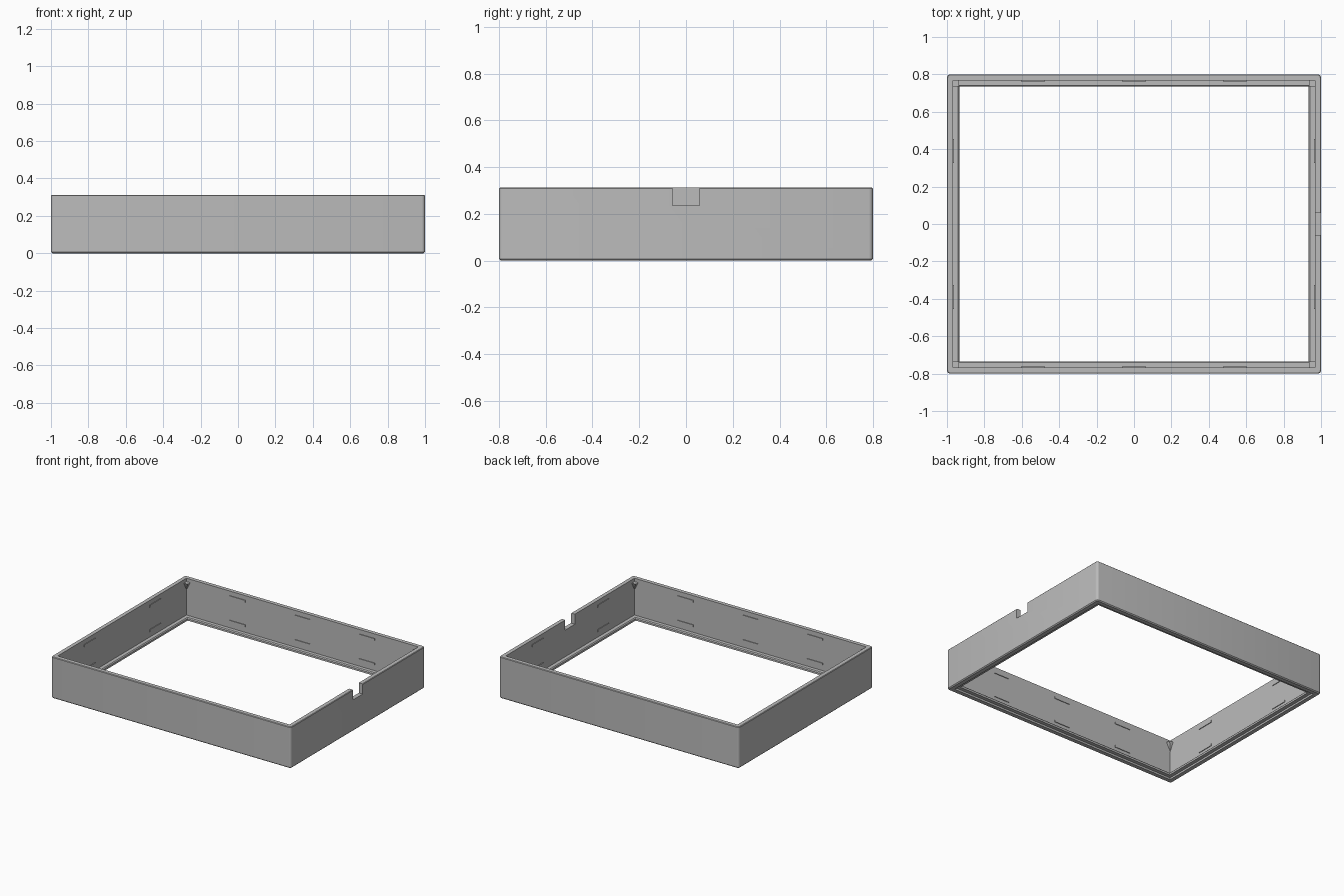
import bpy, bmesh, math
from mathutils import Vector

cube = bpy.data.objects.get("Cube")
if cube:
    bpy.data.objects.remove(cube, do_unlink=True)

HX, HY, H, WALL = 1.0, 0.8, 0.312, 0.033
RADIUS = 0.018

grey = bpy.data.materials.new("plain grey")
grey.use_nodes = True
colour = (0.5, 0.5, 0.5, 1)
grey.diffuse_color = colour
grey.node_tree.nodes["Principled BSDF"].inputs["Base Color"].default_value = colour


def finish(name, bm):
    bmesh.ops.recalc_face_normals(bm, faces=bm.faces)
    mesh = bpy.data.meshes.new(name)
    bm.to_mesh(mesh)
    bm.free()
    mesh.materials.append(grey)
    ob = bpy.data.objects.new(name, mesh)
    bpy.context.scene.collection.objects.link(ob)
    return ob


def box(name, centre, size):
    bm = bmesh.new()
    bmesh.ops.create_cube(bm, size=1)
    bmesh.ops.scale(bm, vec=size, verts=bm.verts)
    bmesh.ops.translate(bm, vec=centre, verts=bm.verts)
    return finish(name, bm)


def rounded_loop(bm, inset, z, steps=5):
    """Rounded rectangle, shrunk inward by inset."""
    r = max(RADIUS - inset, 0)
    verts = []
    for q, (sx, sy) in enumerate([(1, 1), (-1, 1), (-1, -1), (1, -1)]):
        for i in range(steps):
            a = math.pi / 2 * (q + i / (steps - 1))
            x = sx * (HX - inset - r) + r * math.cos(a)
            y = sy * (HY - inset - r) + r * math.sin(a)
            verts.append(bm.verts.new((x, y, z)))
    return verts


# Frame: wall section with stepped inner lip and recessed underside
section = [(0.007, 0), (0, 0.007), (0, H - 0.004), (0.004, H),
           (WALL, H), (WALL, 0.035), (0.06, 0.035), (0.066, 0.028),
           (0.066, 0.014), (0.038, 0.014), (0.038, 0)]
bm = bmesh.new()
loops = [rounded_loop(bm, d, z) for d, z in section]
for a, b in zip(loops, loops[1:] + loops[:1]):
    n = len(a)
    for i in range(n):
        j = (i + 1) % n
        bm.faces.new((a[i], a[j], b[j], b[i]))
bmesh.ops.remove_doubles(bm, verts=bm.verts, dist=0.00001)
frame = finish("frame", bm)

# Cable notch through the left wall's top edge
cutter = box("notch_cutter", (HX, 0, 0.286), (0.2, 0.115, 0.1))
cutter.hide_render = True
cutter.hide_viewport = True
cut = frame.modifiers.new("notch", "BOOLEAN")
cut.operation = "DIFFERENCE"
cut.solver = "EXACT"
cut.object = cutter
bpy.context.view_layer.objects.active = frame
frame.select_set(True)
bpy.ops.object.modifier_apply(modifier="notch")
bpy.data.objects.remove(cutter, do_unlink=True)
bpy.ops.object.shade_smooth_by_angle(angle=math.radians(30))

# Snap ridges in two rows on the inside of each wall
for row, z in (("upper", 0.27), ("lower", 0.085)):
    for side in (-1, 1):
        for i, x in enumerate((-0.54, 0, 0.54)):
            box(f"{row}_long_ridge_{side}_{i}",
                (x, side * (HY - WALL), z), (0.13, 0.01, 0.016))
        for i, y in enumerate((-0.39, 0.39)):
            box(f"{row}_short_ridge_{side}_{i}",
                (side * (HX - WALL), y, z), (0.01, 0.13, 0.016))

# Corner supports: flat square tops tapering down into each inner corner
for sx in (-1, 1):
    for sy in (-1, 1):
        bm = bmesh.new()
        s, cx, cy = 0.032, HX - WALL, HY - WALL
        top = [bm.verts.new((sx * (cx - u), sy * (cy - v), 0.287))
               for u, v in ((0, 0), (s, 0), (s, s), (0, s))]
        tip = bm.verts.new((sx * cx, sy * cy, 0.225))
        bm.faces.new(top)
        for a, b in zip(top, top[1:] + top[:1]):
            bm.faces.new((a, b, tip))
        finish(f"corner_support_{sx}_{sy}", bm)
